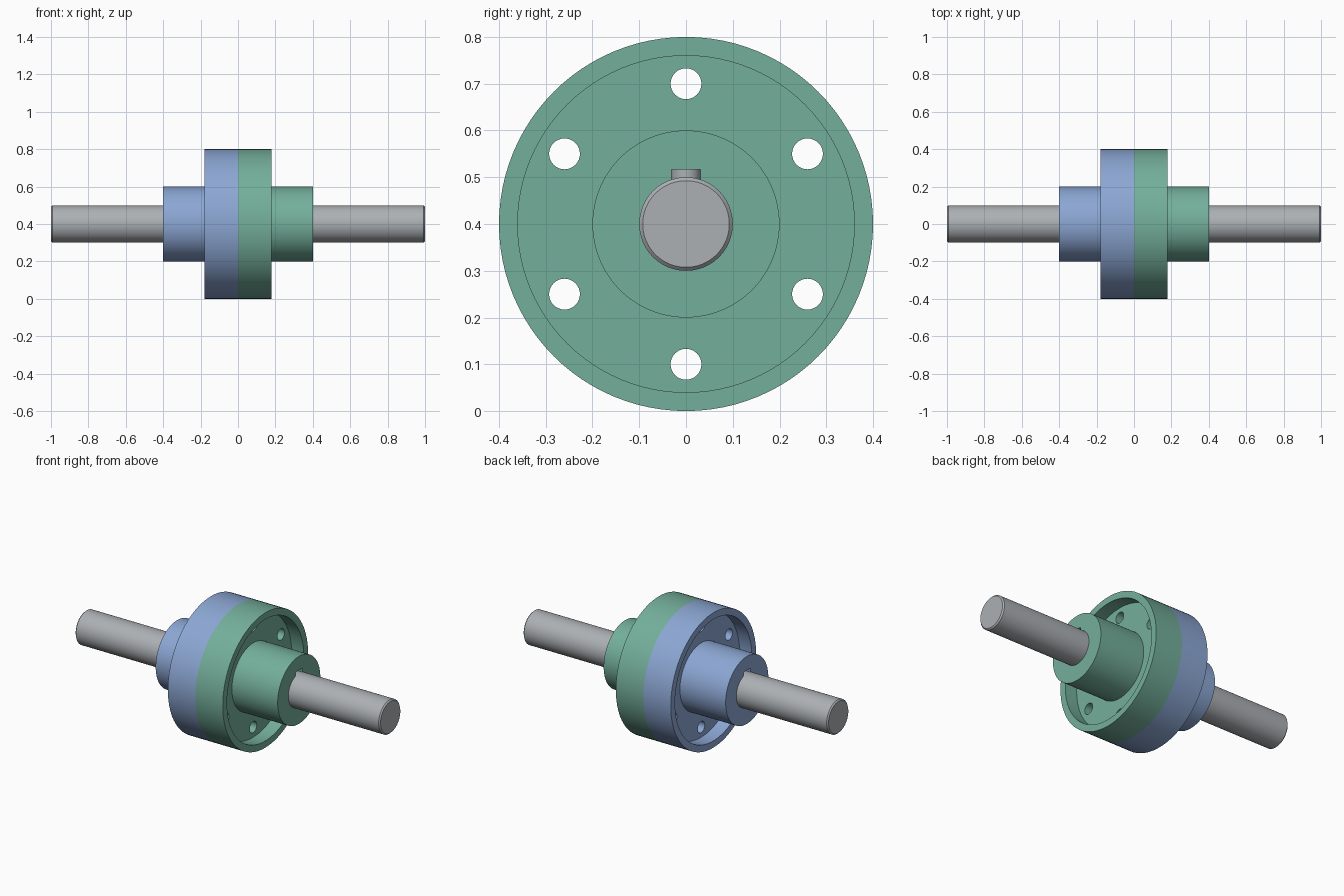
import bpy, bmesh, math
from mathutils import Matrix, Vector

if "Cube" in bpy.data.objects:
    bpy.data.objects.remove(bpy.data.objects["Cube"])

AXIS_Z = 0.4      # height of the shaft axis
SEG = 96


def material(name, srgb):
    m = bpy.data.materials.new(name)
    lin = [((c / 255 + 0.055) / 1.055) ** 2.4 for c in srgb]
    m.diffuse_color = (*lin, 1)
    m.use_nodes = True
    m.node_tree.nodes["Principled BSDF"].inputs["Base Color"].default_value = m.diffuse_color
    return m


BLUE = material("soft blue", (140, 167, 212))
GREEN = material("soft green", (116, 175, 155))
STEEL = material("steel grey", (172, 176, 180))


def finish(bm, name, mat):
    bmesh.ops.remove_doubles(bm, verts=bm.verts, dist=1e-5)
    bmesh.ops.recalc_face_normals(bm, faces=bm.faces)
    me = bpy.data.meshes.new(name)
    bm.to_mesh(me)
    bm.free()
    ob = bpy.data.objects.new(name, me)
    bpy.context.collection.objects.link(ob)
    if mat:
        me.materials.append(mat)
    return ob


def smooth(ob):
    bpy.ops.object.select_all(action='DESELECT')
    ob.select_set(True)
    bpy.context.view_layer.objects.active = ob
    bpy.ops.object.shade_smooth_by_angle(angle=math.radians(30))


def lathe(name, profile, side, mat, closed):
    """Spin (x, radius) points around the shaft axis."""
    bm = bmesh.new()
    vs = [bm.verts.new((side * x, 0, AXIS_Z + r)) for x, r in profile]
    es = [bm.edges.new(p) for p in zip(vs, vs[1:])]
    if closed:
        es.append(bm.edges.new((vs[-1], vs[0])))
    bmesh.ops.spin(bm, geom=vs + es, cent=(0, 0, AXIS_Z), axis=(1, 0, 0),
                   angle=math.tau, steps=SEG, use_merge=True)
    return finish(bm, name, mat)


def cut(ob, cutter):
    mod = ob.modifiers.new("cut", 'BOOLEAN')
    mod.operation = 'DIFFERENCE'
    mod.solver = 'EXACT'
    mod.object = cutter
    bpy.context.view_layer.objects.active = ob
    bpy.ops.object.modifier_apply(modifier=mod.name)
    bpy.data.objects.remove(cutter)


def bolt_cutter():
    """Six rods on the bolt circle."""
    bm = bmesh.new()
    for i in range(6):
        a = math.radians(90 + 60 * i)
        pos = Vector((0, 0.3 * math.cos(a), AXIS_Z + 0.3 * math.sin(a)))
        bmesh.ops.create_cone(bm, cap_ends=True, segments=32, radius1=0.033,
                              radius2=0.033, depth=0.6,
                              matrix=Matrix.Translation(pos) @ Matrix.Rotation(math.pi / 2, 4, 'Y'))
    ob = finish(bm, "bolt_hole_cutter", None)
    ob.hide_render = True
    return ob


def keyway_cutter():
    bm = bmesh.new()
    bmesh.ops.create_cube(bm, size=1, matrix=Matrix.Translation((0, 0, AXIS_Z + 0.077))
                          @ Matrix.Diagonal((1.2, 0.062, 0.08, 1)))
    ob = finish(bm, "keyway_cutter", None)
    ob.hide_render = True
    return ob


def key(name, side):
    """Flat key with half-round ends, seated on top of the shaft."""
    bm = bmesh.new()
    r, x0, x1 = 0.031, 0.04, 0.36
    pts = []
    for cx, start in ((x1 - r, -90), (x0 + r, 90)):
        for i in range(17):
            a = math.radians(start + 180 * i / 16)
            pts.append((side * (cx + r * math.cos(a)), r * math.sin(a), AXIS_Z + 0.075))
    face = bm.faces.new([bm.verts.new(p) for p in pts])
    ext = bmesh.ops.extrude_face_region(bm, geom=[face])
    bmesh.ops.translate(bm, vec=(0, 0, 0.042),
                        verts=[g for g in ext["geom"] if isinstance(g, bmesh.types.BMVert)])
    return finish(bm, name, STEEL)


FLANGE = [(0, 0.1), (0, 0.4), (0.18, 0.4), (0.18, 0.36), (0.1, 0.36),
          (0.1, 0.2), (0.4, 0.2), (0.4, 0.1)]
SHAFT = [(0, 0), (0, 0.1), (0.9925, 0.1), (1, 0.0925), (1, 0)]

for side, label, mat in ((-1, "left", BLUE), (1, "right", GREEN)):
    # Flange with hub, protective rim, bolt holes and keyway
    flange = lathe(label + "_flange", FLANGE, side, mat, True)
    cut(flange, bolt_cutter())
    cut(flange, keyway_cutter())
    smooth(flange)
    # Shaft with chamfered outer end
    smooth(lathe(label + "_shaft", SHAFT, side, STEEL, False))
    # Key
    smooth(key(label + "_key", side))
